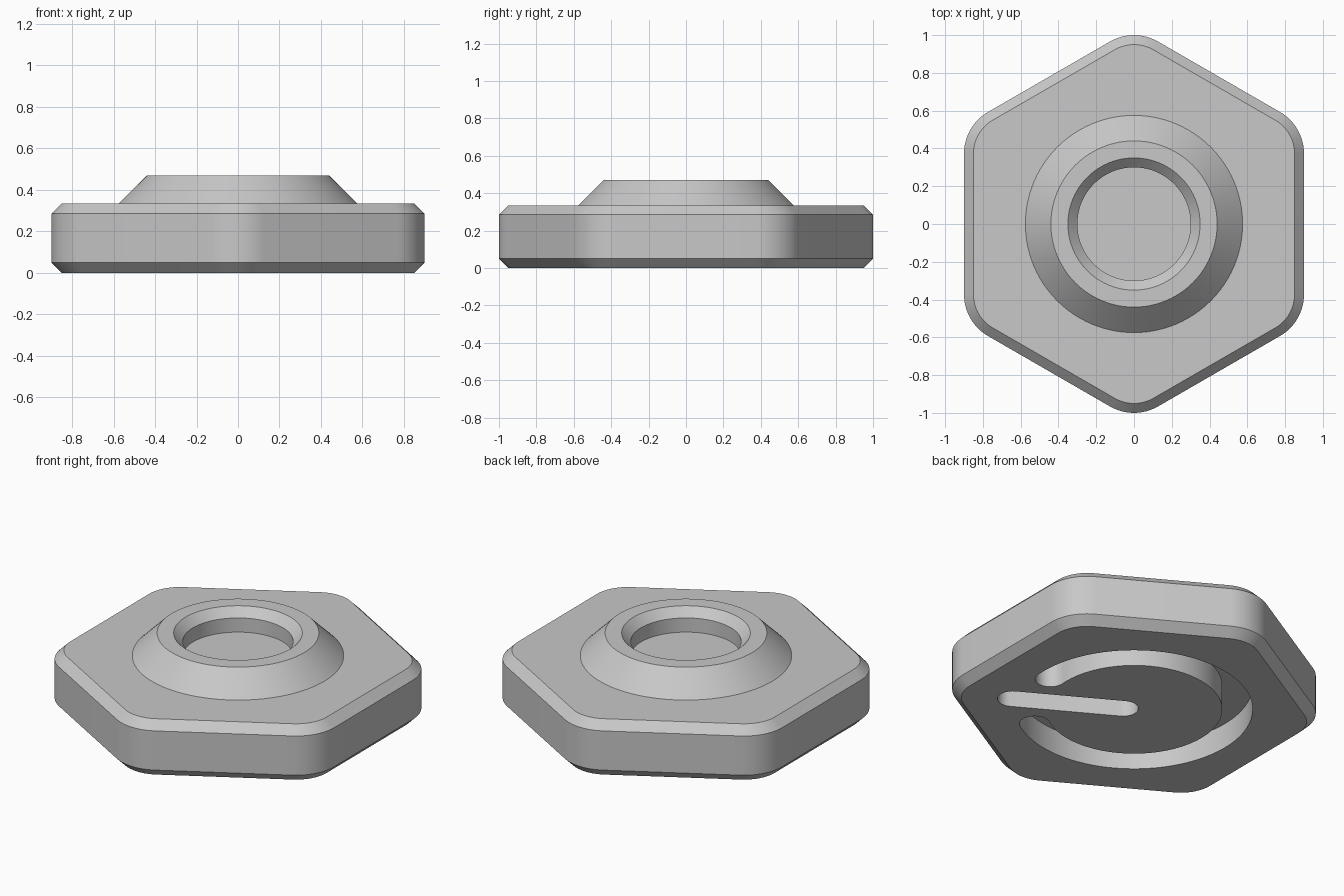
import bpy
import bmesh
from math import radians, cos, sin, pi

# Main dimensions
APOTHEM, CORNER, CHAMFER = 0.90, 0.254, 0.05
PLATE_TOP = 0.335
GROOVE_DEPTH, GROOVE_HALF, GROOVE_RADIUS = 0.15, 0.0825, 0.5625
MARK_ANGLE, GAP = -30, 26

if "Cube" in bpy.data.objects:
    bpy.data.objects.remove(bpy.data.objects["Cube"])

grey = bpy.data.materials.new("plain grey")
grey.use_nodes = True
colour = (0.58, 0.58, 0.58, 1)
grey.diffuse_color = colour
grey.node_tree.nodes["Principled BSDF"].inputs["Base Color"].default_value = colour


def polar(radius, degrees):
    a = radians(degrees)
    return radius * cos(a), radius * sin(a)


def arc(centre, radius, start, end, steps, last=False):
    """Points along an arc; the end point is left out unless asked for."""
    points = []
    for i in range(steps + last):
        x, y = polar(radius, start + (end - start) * i / steps)
        points.append((centre[0] + x, centre[1] + y))
    return points


def add_mesh(name, bm):
    bmesh.ops.recalc_face_normals(bm, faces=bm.faces)
    mesh = bpy.data.meshes.new(name)
    bm.to_mesh(mesh)
    bm.free()
    mesh.materials.append(grey)
    obj = bpy.data.objects.new(name, mesh)
    bpy.context.collection.objects.link(obj)
    return obj


def bridge(bm, a, b):
    for i in range(len(a)):
        j = (i + 1) % len(a)
        bm.faces.new((a[i], a[j], b[j], b[i]))


def loft(name, layers):
    """Capped solid through matching outlines, each at its own height."""
    bm = bmesh.new()
    rings = [[bm.verts.new((x, y, z)) for x, y in outline] for outline, z in layers]
    for low, high in zip(rings, rings[1:]):
        bridge(bm, low, high)
    bm.faces.new(rings[0])
    bm.faces.new(rings[-1])
    return add_mesh(name, bm)


def lathe(name, profile, steps):
    """Closed ring made by turning a closed profile about z."""
    bm = bmesh.new()
    rings = [[bm.verts.new((*polar(r, 360 * i / steps), z)) for i in range(steps)]
             for r, z in profile]
    for k, ring in enumerate(rings):
        bridge(bm, ring, rings[(k + 1) % len(rings)])
    return add_mesh(name, bm)


def rounded_hexagon(inset):
    centre_radius = (APOTHEM - CORNER) / cos(pi / 6)
    points = []
    for a in range(30, 390, 60):
        points += arc(polar(centre_radius, a), CORNER - inset, a - 30, a + 30, 12, True)
    return points


def smooth(obj):
    bpy.ops.object.select_all(action='DESELECT')
    obj.select_set(True)
    bpy.context.view_layer.objects.active = obj
    bpy.ops.object.shade_smooth_by_angle(angle=radians(25))


# Hexagonal plate, chamfered above and below
plate = loft("hexagonal_plate", [
    (rounded_hexagon(CHAMFER), 0),
    (rounded_hexagon(0), CHAMFER),
    (rounded_hexagon(0), PLATE_TOP - CHAMFER),
    (rounded_hexagon(CHAMFER), PLATE_TOP)])

# Underside grooves: an open ring and a straight slot through its gap
first, final = MARK_ANGLE + GAP, MARK_ANGLE + 360 - GAP
inner, outer = GROOVE_RADIUS - GROOVE_HALF, GROOVE_RADIUS + GROOVE_HALF
ring_outline = (
    arc((0, 0), outer, first, final, 80)
    + arc(polar(GROOVE_RADIUS, final), GROOVE_HALF, final, final + 180, 16)
    + arc((0, 0), inner, final, first, 80)
    + arc(polar(GROOVE_RADIUS, first), GROOVE_HALF, first + 180, first + 360, 16))
slot_outline = (
    arc(polar(0.67, MARK_ANGLE), GROOVE_HALF, MARK_ANGLE - 90, MARK_ANGLE + 90, 16, True)
    + arc(polar(0.06, MARK_ANGLE), GROOVE_HALF, MARK_ANGLE + 90, MARK_ANGLE + 270, 16, True))

for name, outline in (("ring_groove_cutter", ring_outline), ("slot_cutter", slot_outline)):
    cutter = loft(name, [(outline, -0.1), (outline, GROOVE_DEPTH)])
    cutter.hide_render = True
    cut = plate.modifiers.new(name, 'BOOLEAN')
    cut.operation = 'DIFFERENCE'
    cut.solver = 'EXACT'
    cut.object = cutter
    bpy.context.view_layer.objects.active = plate
    bpy.ops.object.modifier_apply(modifier=cut.name)
    bpy.data.objects.remove(cutter)
smooth(plate)

# Conical boss with a countersunk round recess
boss = lathe("conical_boss", [
    (0.575, PLATE_TOP - 0.03), (0.575, PLATE_TOP), (0.44, 0.47),
    (0.35, 0.47), (0.30, 0.42), (0.30, PLATE_TOP - 0.03)], 96)
smooth(boss)
